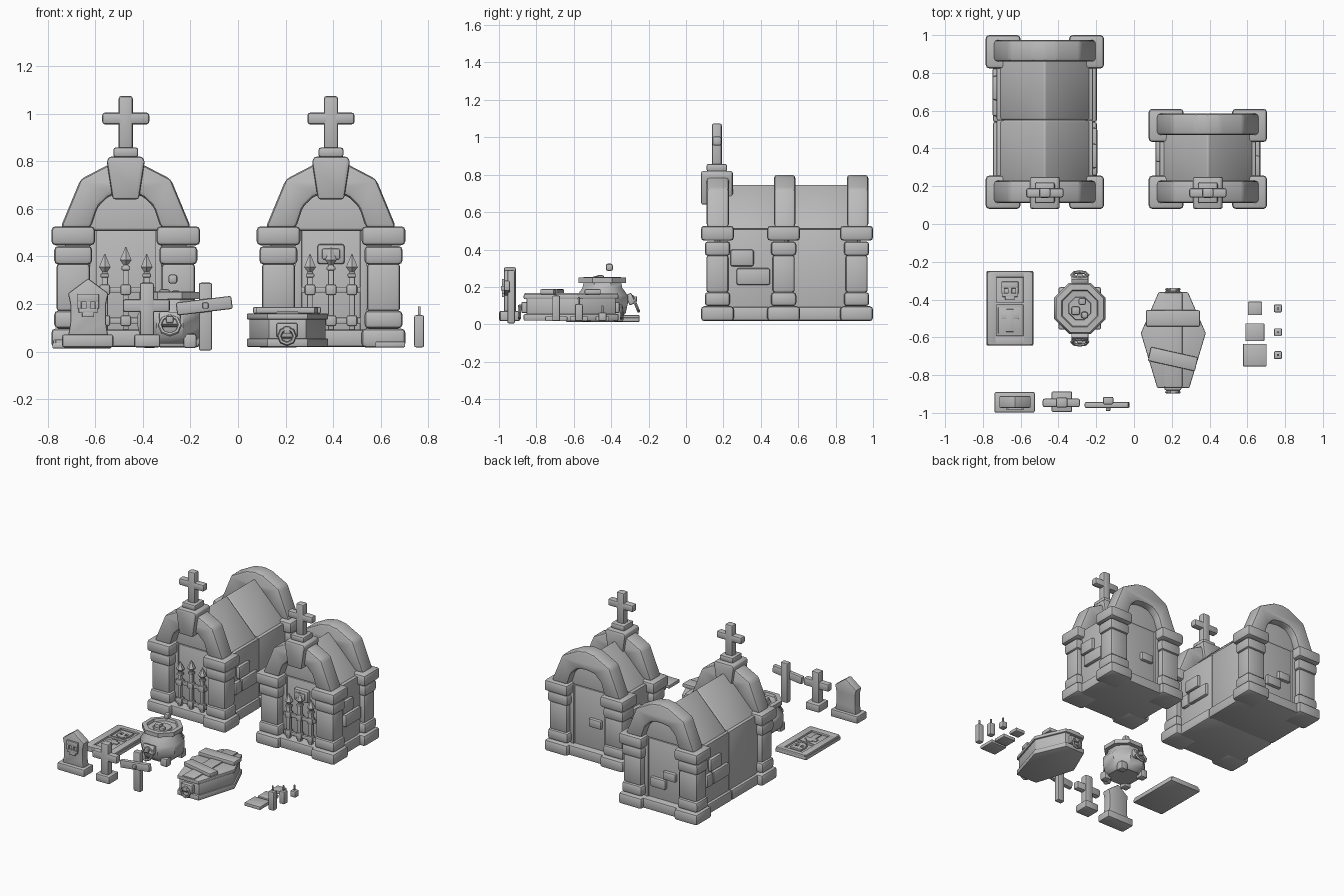
import bpy, bmesh, math
from mathutils import Matrix

if "Cube" in bpy.data.objects:
    bpy.data.objects.remove(bpy.data.objects["Cube"], do_unlink=True)

stone = bpy.data.materials.new("stone_grey")
stone.use_nodes = True
stone.diffuse_color = (.5, .5, .5, 1)
stone.node_tree.nodes["Principled BSDF"].inputs["Base Color"].default_value = (.5, .5, .5, 1)


def finish(name, bm, bevel=0, angle=32, location=(0, 0, 0), rotation=(0, 0, 0)):
    """Bevel the mesh, shade it and link it as a named object."""
    bmesh.ops.recalc_face_normals(bm, faces=bm.faces[:])
    if bevel:
        bmesh.ops.bevel(bm, geom=bm.edges[:], offset=bevel, segments=2, profile=.5,
                        affect='EDGES', clamp_overlap=True)
    mesh = bpy.data.meshes.new(name)
    bm.to_mesh(mesh)
    bm.free()
    mesh.materials.append(stone)
    mesh.polygons.foreach_set("use_smooth", [True] * len(mesh.polygons))
    mesh.set_sharp_from_angle(angle=math.radians(angle))
    obj = bpy.data.objects.new(name, mesh)
    obj.location = location
    obj.rotation_euler = rotation
    bpy.context.collection.objects.link(obj)
    return obj


def box(name, centre, size, bevel=.008, rotation=(0, 0, 0)):
    bm = bmesh.new()
    bmesh.ops.create_cube(bm, size=1, matrix=Matrix.Diagonal((*size, 1)))
    return finish(name, bm, bevel, location=centre, rotation=rotation)


def prism(name, outline, axis, low, high, bevel=.008, angle=32, location=(0, 0, 0)):
    """Extrude a flat outline along y or z."""
    bm = bmesh.new()
    verts = [bm.verts.new((a, low, b) if axis == 'y' else (a, b, low)) for a, b in outline]
    face = bm.faces.new(verts)
    new = bmesh.ops.extrude_face_region(bm, geom=[face])["geom"]
    move = (0, high - low, 0) if axis == 'y' else (0, 0, high - low)
    bmesh.ops.translate(bm, vec=move, verts=[v for v in new if isinstance(v, bmesh.types.BMVert)])
    return finish(name, bm, bevel, angle, location)


def lathe(name, profile, sides, location, angle=32):
    """Turn a (radius, height) profile into a faceted solid."""
    bm = bmesh.new()
    rings = []
    for radius, height in profile:
        turns = [math.tau * (i + .5) / sides for i in range(sides)]
        rings.append([bm.verts.new((radius * math.cos(t), radius * math.sin(t), height)) for t in turns])
    for lower, upper in zip(rings, rings[1:]):
        for i in range(sides):
            j = (i + 1) % sides
            bm.faces.new((lower[i], lower[j], upper[j], upper[i]))
    bm.faces.new(rings[0])
    bm.faces.new(rings[-1])
    return finish(name, bm, 0, angle, location)


def ring(name, location, radius, rotation):
    bpy.ops.mesh.primitive_torus_add(location=location, rotation=rotation, major_radius=radius,
                                     minor_radius=.009, major_segments=8, minor_segments=6)
    bpy.context.object.name = name
    bpy.context.object.data.materials.append(stone)


def skull(x, y, z, flat):
    """Low relief skull, lying flat or facing the front."""
    for part, dx, up, wide, tall in (("brow", 0, .025, .09, .035), ("cheek", -.037, -.005, .016, .03),
                                     ("cheek", .037, -.005, .016, .03), ("nose", 0, -.005, .02, .03),
                                     ("upper_jaw", 0, -.028, .08, .02), ("teeth", 0, -.045, .05, .02)):
        centre = (x + dx, y + up, z) if flat else (x + dx, y, z + up)
        box("skull_" + part, centre, (wide, tall, .016) if flat else (wide, .016, tall), .003)


def mirrored(points):
    return points + [(-a, b) for a, b in reversed(points) if a]


ARCH_OUTER = mirrored([(.275, .52), (.19, .725), (.065, .79), (0, .80)])
ARCH_INNER = mirrored([(.147, .52), (.118, .608), (.07, .655), (0, .665)])
ARCH = ARCH_OUTER + ARCH_INNER[::-1]
GABLE = mirrored([(.237, .51), (0, .75)])


def gate(cx, y):
    for dx, tip in ((-.088, .41), (0, .44), (.088, .41)):
        x = cx + dx
        box("gate_bar", (x, y, tip / 2), (.025, .025, tip - .15), .004)
        lathe("gate_spear", [(.008, -.08), (.028, -.055), (.002, 0)], 6, (x, y, tip))
        box("gate_collar", (x, y, tip - .09), (.036, .036, .016), .004)
        for z in (.26, .13):
            box("gate_node", (x, y, z), (.045, .04, .045), .008)
    for z in (.26, .13):
        box("gate_rail", (cx, y, z), (.25, .02, .025), .004)


def crypt(cx, back, modules, bricks):
    front = .08
    wall_front, wall_back = .18, back - .08
    # body and gabled roof, one piece per module
    step = (wall_back - wall_front) / modules
    edges = [wall_front + step * i for i in range(modules + 1)]
    for low, high in zip(edges, edges[1:]):
        box("crypt_wall", (cx, (low + high) / 2, .265), (.51, high - low, .49), .006)
        prism("crypt_roof", GABLE, 'y', low, high, .01, 50, (cx, 0, 0))
    # plinth
    step = (back - front - .06) / modules
    for i in range(modules):
        box("crypt_plinth", (cx, front + .03 + step * (i + .5), .056), (.55, step, .074), .012)
    # corner pillars
    for side in (-1, 1):
        for y in (front + .088, back - .088):
            x = cx + side * .221
            box("pillar_base", (x, y, .057), (.184, .176, .08), .018)
            box("pillar_lower_block", (x, y, .135), (.16, .135, .075), .018)
            box("pillar_shaft", (x, y, .27), (.14, .118, .2), .014)
            box("pillar_upper_block", (x, y, .405), (.16, .135, .078), .018)
            box("pillar_cap", (x, y, .487), (.184, .176, .08), .018)
        for y in (wall_front, wall_back):
            box("door_jamb", (cx + side * .137, y, .3), (.03, .025, .42), .004)
        for dy, z, long in bricks:
            y = dy if side > 0 else front + back - dy
            box("wall_brick", (cx + side * .25, y, z), (.055, long, .09), .012)
    # arches at both ends
    for low, high in ((.11, .23), (back - .14, back - .025)):
        prism("arch", ARCH, 'y', low, high, .018, location=(cx, 0, 0))
    box("back_brick", (cx - .05, wall_back, .28), (.1, .045, .06), .01)
    if modules > 1:
        box("back_brick", (cx + .04, wall_back, .21), (.12, .045, .07), .01)
    else:
        box("door_plaque", (cx, .17, .41), (.115, .04, .085), .012)
        box("door_plaque_centre", (cx, .15, .41), (.075, .015, .045), .006)
    # keystone and cross
    prism("keystone", [(-.055, .64), (.055, .64), (.08, .8), (.07, .82), (-.07, .82), (-.08, .8)],
          'y', front, .25, .014, location=(cx, 0, 0))
    box("cross_plinth", (cx, .165, .838), (.105, .11, .04), .01)
    box("cross_post", (cx, .165, .96), (.06, .053, .23), .012)
    box("cross_arms", (cx, .165, .98), (.198, .05, .05), .012)
    gate(cx, .145)


crypt(-.472, 1, 2, ((.36, .36, .13), (.42, .26, .18), (.29, .26, .07)))
crypt(.391, .61, 1, ((.3, .355, .125), (.36, .255, .18)))

# headstone
box("headstone_base", (-.632, -.944, .045), (.215, .11, .055), .01)
prism("headstone", mirrored([(.085, .06), (.075, .12), (.075, .2), (.085, .245), (0, .308)]),
      'y', -.973, -.91, .008, location=(-.63, 0, 0))
skull(-.63, -.977, .2, False)

# upright stone cross
box("grave_cross_base", (-.382, -.941, .045), (.11, .11, .055), .01)
box("grave_cross_post", (-.383, -.945, .17), (.06, .055, .24), .01)
box("grave_cross_arms", (-.385, -.947, .193), (.197, .045, .055), .01)

# leaning cross
box("wooden_cross_post", (-.137, -.935, .147), (.055, .04, .285), .008)
box("wooden_cross_arm", (-.142, -.958, .193), (.235, .032, .055), .008, (0, -.12, 0))
box("wooden_cross_nail", (-.137, -.975, .193), (.025, .03, .025), .005)

# grave slab with framed panels
SLAB = -.657
box("slab", (SLAB, -.446, .025), (.248, .395, .024), .006)
for side in (-1, 1):
    box("slab_frame_side", (SLAB + side * .095, -.446, .04), (.05, .385, .02), .005)
for y, tall in ((-.266, .034), (-.422, .014), (-.616, .05)):
    box("slab_frame_bar", (SLAB, y, .04), (.22, tall, .02), .004)
skull(SLAB, -.348, .042, True)
box("slab_panel", (SLAB, -.511, .035), (.125, .14, .012), .003)
box("slab_cross_post", (SLAB, -.511, .042), (.04, .12, .01), .002)
box("slab_cross_arms", (SLAB, -.485, .042), (.09, .035, .01), .002)


def ring_mount(name, x, y, z, side, lean, radius):
    box(name + "_plaque", (x, y, z), (.09, .035, .06), .008, (lean * side, 0, 0))
    box(name + "_hook", (x, y + side * .02, z), (.03, .03, .03), .005)
    ring(name + "_ring", (x, y + side * .027, z - .025), radius, (math.pi / 2 + lean * side, 0, 0))


# cauldron
POT = (-.287, -.447)
lathe("cauldron_bowl", [(.105, .035), (.135, .06), (.147, .11), (.147, .155), (.115, .195), (.11, .22),
                        (.137, .222), (.137, .25), (.105, .252), (.1, .235), (.062, .23)], 8, (*POT, 0), 40)
lathe("cauldron_liquid", [(.068, .225), (.062, .238)], 8, (*POT, 0))
for sx in (-1, 1):
    for sy in (-1, 1):
        box("cauldron_foot", (POT[0] + sx * .085, POT[1] + sy * .085, .045), (.055, .055, .06), .01)
for side in (-1, 1):
    ring_mount("cauldron", POT[0], POT[1] + side * .15, .135, side, .4, .042)
for dx, dy, z, size in ((-.022, -.012, .24, .045), (.025, -.035, .24, .035), (.013, .037, .305, .038)):
    box("bubble", (POT[0] + dx, POT[1] + dy, z), (size, size, size), .01)

# coffin
COFFIN = mirrored([(.085, -.26), (.172, .03), (.078, .247)])


def coffin_layer(name, scale, low, high):
    prism(name, [(a * scale, b * scale) for a, b in COFFIN], 'z', low, high, .006, location=(.208, -.608, 0))


coffin_layer("coffin_base", 1, .02, .055)
coffin_layer("coffin_body", .94, .05, .14)
coffin_layer("coffin_lid", 1, .135, .16)
box("coffin_middle_plank", (.208, -.613, .16), (.095, .5, .016), .004)
box("coffin_board", (.206, -.499, .174), (.285, .085, .028), .006)
box("coffin_crooked_board", (.206, -.715, .174), (.255, .075, .028), .006, (0, 0, -.22))
for side, y in ((-1, -.863), (1, -.373)):
    ring_mount("coffin", .206, y, .09, side, 0, .032)

# paving tiles and candles
for y, size, tall in ((-.447, .075, .045), (-.573, .1, .09), (-.694, .125, .135)):
    box("paving_tile", (.64, y, .03), (size, size * .95, .024), .004)
    box("candle", (.762, y, .018 + tall / 2), (.042, .042, tall), .007)
    box("candle_wick", (.762, y, .03 + tall), (.01, .01, .05), .002)
